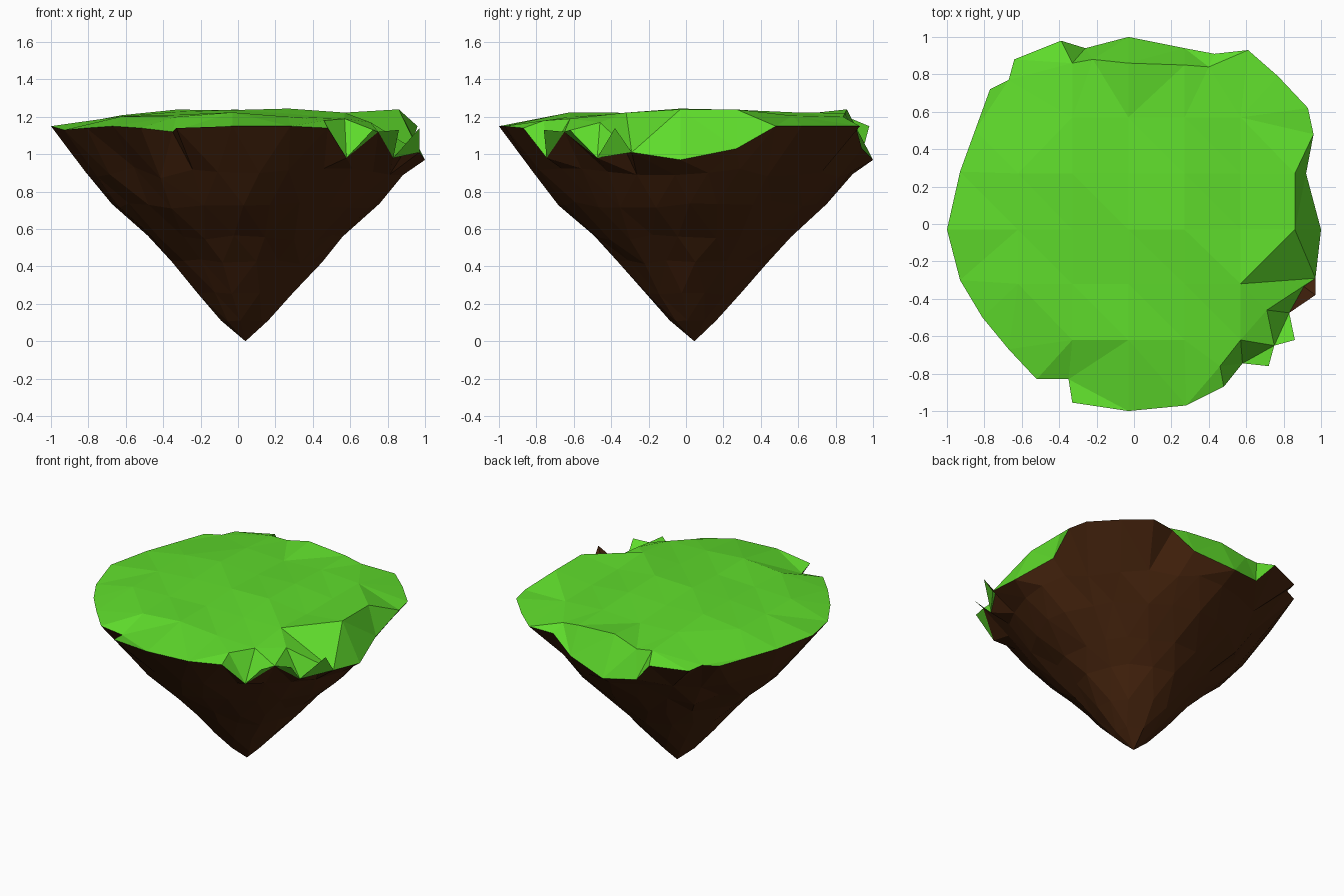
import bpy, math, random
from mathutils import Vector
from mathutils.geometry import delaunay_2d_cdt

if "Cube" in bpy.data.objects:
    bpy.data.objects.remove(bpy.data.objects["Cube"])

random.seed(4)

# Ragged rim shared by turf and rock (x, y, z); low points are hanging turf tongues
RIM = [(1.0, -.03, .97), (.92, .27, 1.03), (.96, .48, 1.15), (.93, .62, 1.15),
       (.77, .79, 1.15), (.61, .93, 1.15), (.43, .91, 1.14), (.27, .94, 1.03),
       (-.03, 1.0, .97), (-.26, .94, 1.0), (-.39, .98, 1.15), (-.64, .88, 1.14),
       (-.67, .77, 1.15), (-.77, .72, 1.15), (-.85, .50, 1.15), (-.93, .28, 1.15),
       (-1.0, -.03, 1.15), (-.93, -.30, 1.13), (-.81, -.50, 1.14), (-.67, -.67, 1.15),
       (-.52, -.83, 1.14), (-.35, -.83, 1.12), (-.33, -.955, 1.14), (-.03, -1.0, 1.15),
       (.28, -.97, 1.15), (.48, -.87, 1.14), (.58, -.745, .98), (.72, -.76, 1.13),
       (.75, -.65, 1.12), (.86, -.62, 1.13), (.83, -.475, .98),
       (.97, -.38, 1.14), (.97, -.29, 1.01)]


def material(name, color):
    m = bpy.data.materials.new(name)
    m.diffuse_color = (*color, 1)
    m.use_nodes = True
    m.node_tree.nodes["Principled BSDF"].inputs["Base Color"].default_value = m.diffuse_color
    return m


def faceted_sheet(name, inner, mat, flip=False):
    """Triangulate the rim outline together with inner points, flat shaded."""
    pts = [Vector(p) for p in RIM + inner]
    n = len(RIM)
    edges = [(i, (i + 1) % n) for i in range(n)]
    co, _, tris, orig, _, _ = delaunay_2d_cdt([p.xy for p in pts], edges, [], 1, 1e-5)
    verts = [(c.x, c.y, pts[o[0]].z if o else 1.1) for c, o in zip(co, orig)]
    faces = [tuple(reversed(t)) if flip else tuple(t) for t in tris]
    mesh = bpy.data.meshes.new(name)
    mesh.from_pydata(verts, [], faces)
    mesh.materials.append(mat)
    bpy.context.collection.objects.link(bpy.data.objects.new(name, mesh))


# Turf: gently bumpy grid, with edge points that hold the plateau above the tongues
turf = [(.86, -.03, 1.24), (.86, .27, 1.24), (-.03, .86, 1.24), (.27, .85, 1.22),
        (.57, -.62, 1.19), (.40, .84, 1.2), (-.22, .88, 1.19), (-.33, .86, 1.2),
        (.71, -.46, 1.17), (.46, -.76, 1.18)]
for x in (-.62, -.33, -.03, .27, .57):
    for y in (-.62, -.32, -.03, .27, .57):
        if math.hypot(x, y) < .82:
            dome = 1.24 - .05 * (x * x + y * y)
            turf.append((x, y, dome + random.uniform(-.02, .01)))
faceted_sheet("grass_top", turf, material("grass", (.115, .72, .025)))

# Rock: rings tapering to an off-centre tip (ring radius, height, point count);
# the diagonals are set in and more broken up than the four broad sides
rock = [(.04, .045, 0.0)]
for radius, z, n in ((.87, .90, 28), (.72, .73, 24), (.54, .56, 20),
                     (.41, .425, 16), (.265, .255, 12), (.13, .11, 8)):
    for k in range(n):
        a = 2 * math.pi * (k + random.uniform(-.2, .2)) / n + radius * 5
        diag = abs(math.sin(2 * a))
        r = radius * (1 - .06 * diag) * random.uniform(.985, 1.01)
        h = z + random.uniform(-1, 1) * radius * (.008 + .03 * diag)
        rock.append((r * math.cos(a) + .04, r * math.sin(a) + .035, h))
faceted_sheet("rock_base", rock, material("rock", (.060, .017, .004)), flip=True)
